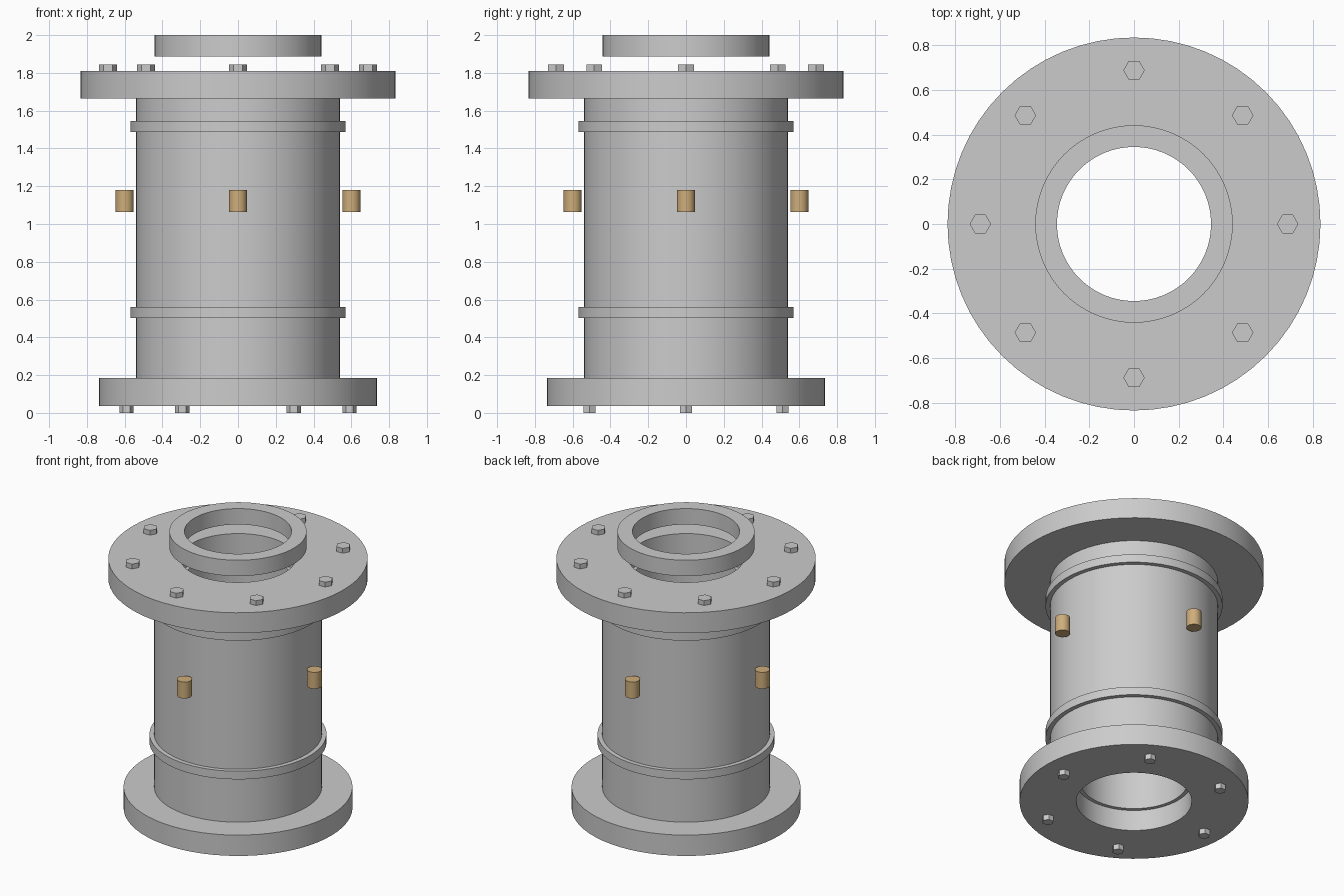
import bpy
from math import cos, sin, tau

if "Cube" in bpy.data.objects:
    bpy.data.objects.remove(bpy.data.objects["Cube"])

SEGS = 64


def finish(name, verts, faces, mat=None, smooth=True):
    me = bpy.data.meshes.new(name)
    me.from_pydata(verts, [], faces)
    ob = bpy.data.objects.new(name, me)
    bpy.context.collection.objects.link(ob)
    if mat:
        me.materials.append(mat)
    if smooth:
        bpy.ops.object.select_all(action='DESELECT')
        ob.select_set(True)
        bpy.context.view_layer.objects.active = ob
        bpy.ops.object.shade_smooth_by_angle(angle=0.5)
    return ob


def ring(name, outer, inner, z0, z1):
    """Revolve a rectangular section into a closed tube."""
    section = [(inner, z0), (outer, z0), (outer, z1), (inner, z1)]
    verts = [(r * cos(tau * i / SEGS), r * sin(tau * i / SEGS), z)
             for i in range(SEGS) for r, z in section]
    faces = []
    for i in range(SEGS):
        a, b = 4 * i, 4 * ((i + 1) % SEGS)
        for k in range(4):
            m = (k + 1) % 4
            faces.append((a + k, b + k, b + m, a + m))
    # section order runs counter-clockwise, so flip to face outward
    return finish(name, verts, [f[::-1] for f in faces])


def studs(name, count, circle, radius, z0, z1, sides, mat=None):
    """Upright prisms spaced evenly round the axis."""
    for j in range(count):
        cx, cy = circle * cos(tau * j / count), circle * sin(tau * j / count)
        verts = [(cx + radius * cos(tau * i / sides), cy + radius * sin(tau * i / sides), z)
                 for z in (z0, z1) for i in range(sides)]
        faces = [(i, (i + 1) % sides, sides + (i + 1) % sides, sides + i) for i in range(sides)]
        faces += [tuple(reversed(range(sides))), tuple(range(sides, 2 * sides))]
        finish(f"{name}_{j + 1}", verts, faces, mat, sides > 6)


brass = bpy.data.materials.new("brass")
brass.diffuse_color = (0.62, 0.42, 0.2, 1)
brass.use_nodes = True
brass.node_tree.nodes["Principled BSDF"].inputs["Base Color"].default_value = brass.diffuse_color

# Main barrel and flanges
ring("barrel", 0.54, 0.347, 0.185, 1.665)
ring("top_flange", 0.835, 0.372, 1.665, 1.81)
ring("bottom_flange", 0.737, 0.372, 0.037, 0.185)

# Floating collar above the top flange
ring("top_collar", 0.442, 0.345, 1.887, 2.0)

# Raised bands round the barrel
ring("upper_band", 0.57, 0.53, 1.488, 1.546)
ring("lower_band", 0.57, 0.53, 0.503, 0.561)

# Hexagonal bolt heads
studs("top_bolt", 8, 0.688, 0.048, 1.81, 1.844, 6)
studs("bottom_bolt", 6, 0.59, 0.038, 0.0, 0.037, 6)

# Brass pegs beside the barrel
studs("brass_peg", 4, 0.6, 0.048, 1.063, 1.18, 24, brass)
